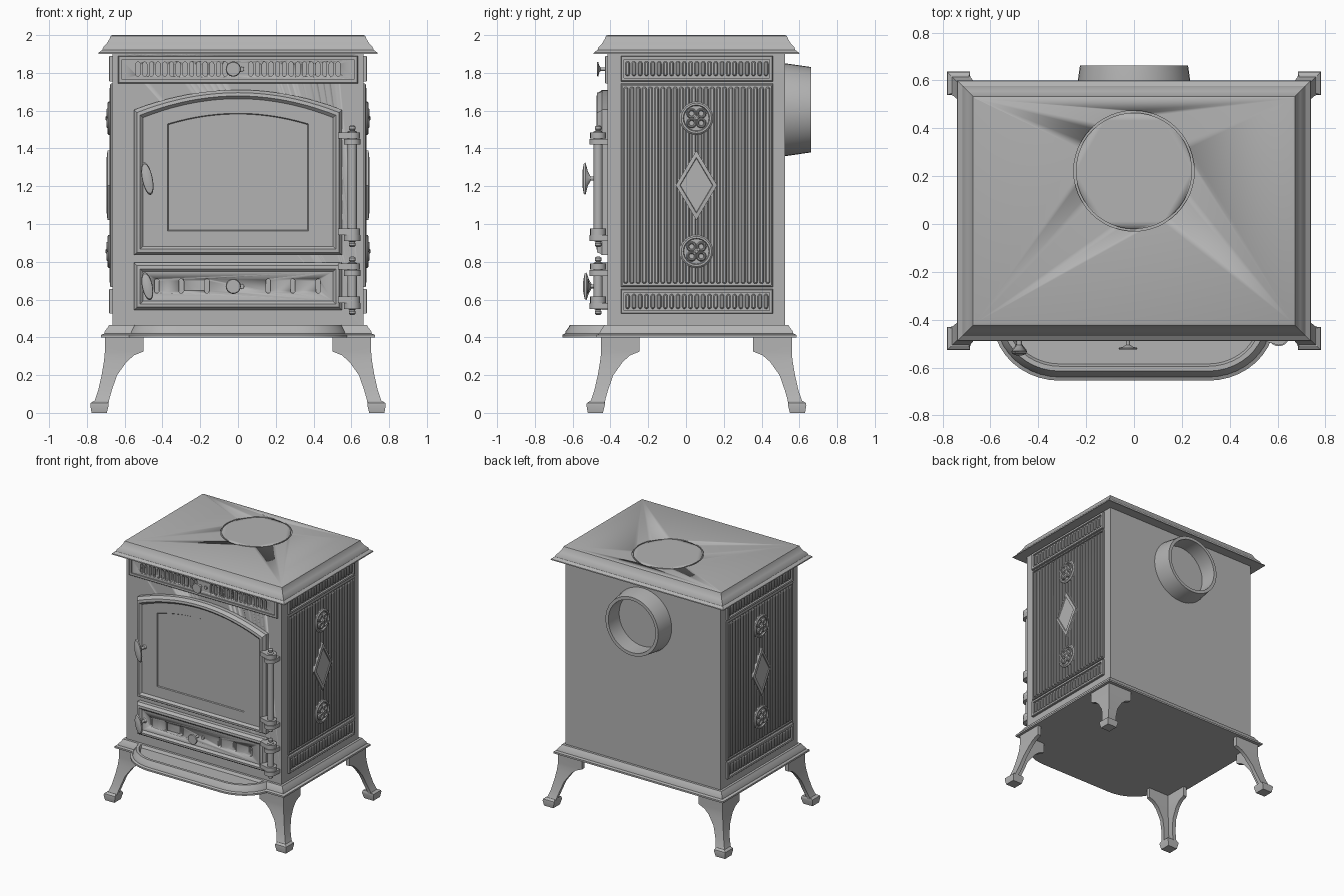
import bpy, bmesh, math
from math import sin, cos, pi

cube = bpy.data.objects.get("Cube")
if cube:
    bpy.data.objects.remove(cube, do_unlink=True)

iron = bpy.data.materials.new("grey iron")
iron.use_nodes = True
GREY = (0.45, 0.45, 0.45, 1)
iron.diffuse_color = GREY
bsdf = iron.node_tree.nodes["Principled BSDF"]
bsdf.inputs["Base Color"].default_value = GREY
bsdf.inputs["Roughness"].default_value = 0.6

CY = 0.055            # depth centre of the cabinet
FRONT, SIDE = -0.415, 0.665


# ---- helpers ----
def part(name, lofts, mirror=False, mirror_y=False, closed=False):
    """Each loft is a list of rings of points, bridged in order and capped."""
    bm = bmesh.new()
    for rings in lofts:
        vs = [[bm.verts.new(p) for p in r] for r in rings]
        n = len(vs[0])
        pairs = list(zip(vs, vs[1:])) + ([(vs[-1], vs[0])] if closed else [])
        for a, b in pairs:
            for i in range(n):
                j = (i + 1) % n
                bm.faces.new((a[i], a[j], b[j], b[i]))
        if not closed:
            bm.faces.new(vs[0][::-1])
            bm.faces.new(vs[-1])
    bmesh.ops.recalc_face_normals(bm, faces=bm.faces)
    mesh = bpy.data.meshes.new(name)
    bm.to_mesh(mesh)
    bm.free()
    mesh.materials.append(iron)
    ob = bpy.data.objects.new(name, mesh)
    bpy.context.collection.objects.link(ob)
    bpy.ops.object.select_all(action='DESELECT')
    ob.select_set(True)
    bpy.context.view_layer.objects.active = ob
    bpy.ops.object.shade_smooth_by_angle(angle=math.radians(32))
    if mirror_y:
        ob.location.y = CY
    if mirror:
        m = ob.modifiers.new("mirror", 'MIRROR')
        m.use_axis = (True, mirror_y, False)
    return ob


def cut(ob, cutter):
    m = ob.modifiers.new("cut", 'BOOLEAN')
    m.operation, m.solver, m.object = 'DIFFERENCE', 'EXACT', cutter
    bpy.context.view_layer.objects.active = ob
    bpy.ops.object.modifier_apply(modifier=m.name)


def front(u, v, d): return (u, FRONT - d, v)
def side(u, v, d): return (SIDE + d, u, v)
def flat(u, v, d): return (u, v, d)


def stack(place, *levels):
    return [[place(u, v, d) for u, v in outline] for outline, d in levels]


def rect(u0, u1, v0, v1):
    return [(u0, v0), (u1, v0), (u1, v1), (u0, v1)]


def oval(u, v, ru, rv=None, n=24, tilt=0):
    rv = rv or ru
    pts = [(ru * cos(2 * pi * i / n), rv * sin(2 * pi * i / n)) for i in range(n)]
    return [(u + a * cos(tilt) - b * sin(tilt), v + a * sin(tilt) + b * cos(tilt)) for a, b in pts]


def capsule(u, v, w, h, n=5):
    s = h - w
    top = [(u + w * cos(pi * i / n), v + s + w * sin(pi * i / n)) for i in range(n + 1)]
    return top + [(2 * u - a, 2 * v - b) for a, b in top]


def slab(x, cut_y=0.195):
    return rect(-x, x, CY - x + cut_y, CY + x - cut_y)


# ---- cabinet, base and top ----
body = part("body", [stack(flat, (rect(-SIDE, SIDE, FRONT, 0.525), 0.44),
                           (rect(-SIDE, SIDE, FRONT, 0.525), 1.92))])
part("base", [stack(flat, *[(slab(x), z) for x, z in
     ((.725, .40), (.725, .413), (.708, .42), (.705, .432), (.688, .455), (.683, .465))])])
top = part("top_plate", [stack(flat, *[(slab(x), z) for x, z in
     ((.74, 1.90), (.738, 1.907), (.718, 1.922), (.714, 1.935), (.695, 1.955),
      (.68, 1.98), (.674, 1.996), (.665, 2.0))])])
groove = part("groove_cutter", [stack(flat, *[(oval(0, .222, r, n=48), z) for r, z in
     ((.252, 1.992), (.252, 2.01), (.243, 2.01), (.243, 1.992))])], closed=True)
cut(top, groove)


# ---- curved hearth tray ----
def tray(i, n=10):
    q = [(.31 + (.28 - i) * cos(t), -.40 - (.255 - i) * sin(t))
         for t in (k * pi / 2 / n for k in range(n + 1))]
    return q + [(-x, y) for x, y in reversed(q)]


part("hearth_tray", [stack(flat, *[(tray(i), z) for i, z in
     ((0, .40), (0, .413), (.015, .42), (.018, .432), (.035, .455),
      (.04, .465), (.06, .465), (.07, .445))])])

# ---- flared angle legs, hollow on the inside ----
T = .03
rings = []
for z, c, i in ((.41, .705, .50), (.325, .705, .50), (.305, .706, .55), (.27, .71, .59),
                (.2, .722, .64), (.12, .74, .668), (.07, .757, .682), (.045, .768, .686)):
    rings.append([(x, y - .2, z) for x, y in
                  ((c, c), (i, c), (i, c - T), (c - T, c - T), (c - T, i), (c, i))])
foot = [[(x, y - .2, z) for x, y in rect(a, b, a, b)] for z, a, b in
        ((0, .695, .775), (.04, .685, .782), (.052, .685, .78), (.062, .69, .765))]
part("legs", [rings, foot], mirror=True, mirror_y=True)

# ---- fluted side panels ----
Y0, Y1 = -.345, .46
ribs = [Y0 + .036 + k * (Y1 - Y0 - .072) / 22 for k in range(23)]


def rib(place, u, v, w, h, d0, d1):
    return stack(place, (capsule(u, v, w, h), d0), (capsule(u, v, w * .85, h - w * .2), d1 - .004),
                 (capsule(u, v, w * .45, h - w * .6), d1))


def frame(place, u0, u1, v0, v1, w, d, floor):
    return stack(place, (rect(u0, u1, v0, v1), -.01), (rect(u0, u1, v0, v1), d - .004),
                 (rect(u0 + .004, u1 - .004, v0 + .004, v1 - .004), d),
                 (rect(u0 + w, u1 - w, v0 + w, v1 - w), d),
                 (rect(u0 + w, u1 - w, v0 + w, v1 - w), floor))


for name, z0, z1 in (("upper_side_band", 1.755, 1.89), ("lower_side_band", .525, .655)):
    zc = (z0 + z1) / 2
    part(name, [frame(side, Y0, Y1, z0, z1, .018, .018, .003)] +
         [rib(side, y, zc, .012, .04, .0, .015) for y in ribs], mirror=True)
part("fluted_panel", [frame(side, Y0, Y1, .667, 1.743, .01, .012, .002)] +
     [rib(side, Y0 + .026 + k * .0327, 1.205, .0125, .522, 0, .015) for k in range(24)],
     mirror=True)


def diamond(s): return [(CY + .11 * s, 1.205), (CY, 1.205 + .185 * s),
                        (CY - .11 * s, 1.205), (CY, 1.205 - .185 * s)]


part("side_diamond", [stack(side, (diamond(1), 0), (diamond(1), .026), (diamond(.8), .03),
                            (diamond(.77), .024))], mirror=True)
# Round ornaments with four ringed petals
for name, z in (("upper_rosette", 1.56), ("lower_rosette", .855)):
    shapes = [stack(side, (oval(CY, z, .088), 0), (oval(CY, z, .088), .02), (oval(CY, z, .08), .027),
                    (oval(CY, z, .07), .027), (oval(CY, z, .066), .017))]
    for k in range(4):
        a = pi / 4 + k * pi / 2
        p = (CY + .036 * cos(a), z + .036 * sin(a))
        shapes.append(stack(side, (oval(*p, .028, n=14), .01), (oval(*p, .027, n=14), .026),
                            (oval(*p, .022, n=14), .032), (oval(*p, .017, n=14), .03),
                            (oval(*p, .013, n=14), .022)))
    shapes.append(stack(side, (oval(CY, z, .016, n=12), .01), (oval(CY, z, .015, n=12), .03),
                        (oval(CY, z, .008, n=12), .036)))
    part(name, shapes, mirror=True)

# ---- air vent above the door ----
vent = part("vent", [frame(front, -.635, .635, 1.745, 1.89, .02, .014, .006)])
slots = part("vent_slot_cutter", [stack(front, (capsule(s * (.068 + k * .0355), 1.82, .011, .038), -.03),
             (capsule(s * (.068 + k * .0355), 1.82, .011, .038), .03))
             for k in range(14) for s in (-1, 1)])
cut(vent, slots)
cut(body, slots)


# ---- arched glass door ----
def arch(h, bottom, corner, apex, n=20):
    us = [h - 2 * h * k / n for k in range(n + 1)]
    return [(-h, bottom), (h, bottom)] + [(u, corner + (apex - corner) * (1 - (u / h) ** 2)) for u in us]


part("door", [stack(front, (arch(.55, .835, 1.605, 1.71), -.01), (arch(.55, .835, 1.605, 1.71), .03),
     (arch(.543, .842, 1.598, 1.703), .036), (arch(.535, .85, 1.59, 1.695), .055),
     (arch(.518, .867, 1.576, 1.678), .058), (arch(.51, .875, 1.569, 1.671), .05),
     (arch(.503, .882, 1.563, 1.663), .042), (arch(.372, .963, 1.53, 1.586), .042),
     (arch(.368, .967, 1.526, 1.582), .035))])

# ---- ash drawer door ----
drawer = part("ash_door", [stack(front, *[(rect(-.55 + i, .55 - i, .545 + i, .795 - i), d) for i, d in
     ((0, -.01), (0, .03), (.007, .036), (.015, .052), (.032, .055), (.04, .048), (.047, .04))])])
slots2 = part("ash_slot_cutter", [stack(front, (capsule(u, .672, .013, .038), .015),
              (capsule(u, .672, .013, .038), .08)) for u in (-.43, -.3, -.165, .16, .29, .425)])
cut(drawer, slots2)
for c in (groove, slots, slots2):
    bpy.data.objects.remove(c, do_unlink=True)


# ---- knobs and handles ----
def knob(u, v, d0, d1):
    return stack(front, (oval(u, v, .014), d0), (oval(u, v, .009), d0 + .008), (oval(u, v, .009), d1 - .02),
                 (oval(u, v, .02), d1 - .012), (oval(u, v, .04), d1 - .007), (oval(u, v, .036), d1))


for name, z, d0, d1 in (("vent_knob", 1.82, 0, .057), ("ash_knob", .67, .035, .11)):
    part(name, [knob(-.025, z, d0, d1),
                stack(front, (oval(.02, z, .014, n=12), d0), (oval(.02, z, .012, n=12), d0 + .014))])
for name, z, h, d in (("door_handle", 1.24, .088, .105), ("ash_handle", .67, .075, .1)):
    t = .2
    part(name, [stack(front, (oval(-.48, z, .024), .03), (oval(-.48, z, .011), .05),
         (oval(-.48, z, .011), d - .015), (oval(-.48, z, .02, .04, tilt=t), d),
         (oval(-.48, z, .028, h, tilt=t), d + .012), (oval(-.48, z, .026, h * .9, tilt=t), d + .022),
         (oval(-.48, z, .012, h * .4, tilt=t), d + .029))])

# ---- hinges ----
PX, PY = .605, -.465


def lug(z0, z1):
    arc = [(PX + .042 * cos(a), PY + .042 * sin(a)) for a in (-pi / 2 + k * pi / 10 for k in range(11))]
    outline = [(.53, PY + .035), (.53, PY - .02)] + arc
    return stack(flat, (outline, z0), (outline, z1))


def bracket(z0, z1):
    arc = [(PX + .044 * cos(a), PY - .002 + .044 * sin(a)) for a in (pi + k * pi / 10 for k in range(11))]
    outline = arc + [(PX + .044, FRONT + .01), (PX - .044, FRONT + .01)]
    return stack(flat, (outline, z0), (outline, z1))


for name, lo, hi in (("door_hinge", .945, 1.455), ("ash_hinge", .585, .76)):
    pin = [(.008, lo - .068), (.018, lo - .06), (.018, lo - .047), (.012, lo - .04), (.024, lo - .034),
           (.024, hi + .034), (.012, hi + .04), (.018, hi + .047), (.018, hi + .06), (.008, hi + .068)]
    shapes = [stack(flat, *[(oval(PX, PY, r, n=16), z) for r, z in pin])]
    for z in (lo, hi):
        shapes += [lug(z - .002, z + .03), bracket(z - .034, z - .004)]
    part(name, shapes)

# ---- flue collar on the back ----
part("flue_collar", [[[(x, y, z) for x, z in oval(0, 1.605, r, n=40)] for r, y in
     ((.245, .50), (.245, .53), (.226, .662), (.202, .662), (.202, .53))]])
